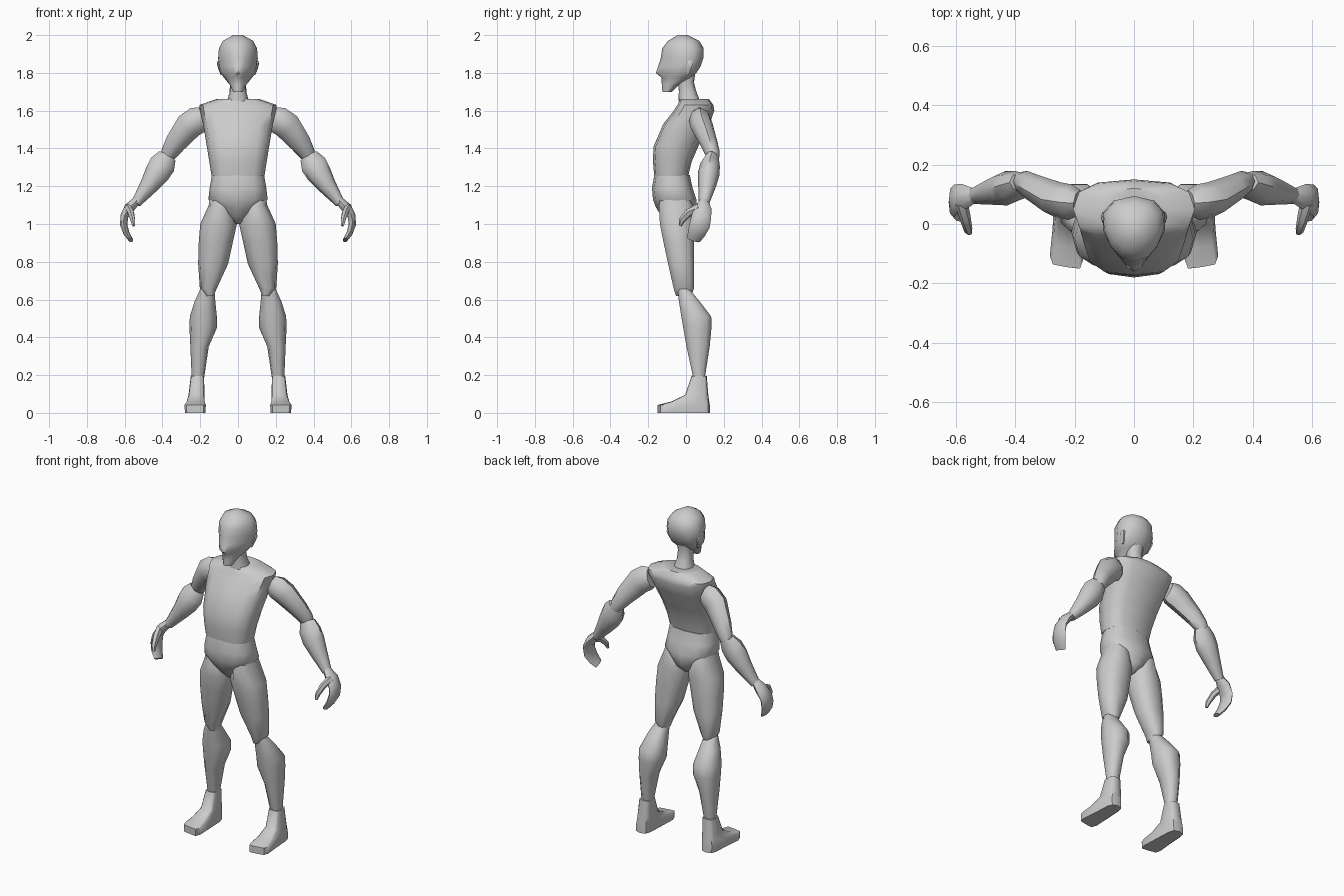
import bpy, bmesh, math
from mathutils import Vector

grey = bpy.data.materials.new("plain grey")
grey.diffuse_color = (0.6, 0.6, 0.6, 1)


def power(v, e):
    return math.copysign(abs(v) ** e, v) if abs(v) > 1e-6 else 0.0


def loft(name, rings, mirror=False, angle=50):
    """Skin a list of point rings, capped at both ends."""
    bm = bmesh.new()
    loops = [[bm.verts.new(p) for p in ring] for ring in rings]
    n = len(loops[0])
    for a, b in zip(loops, loops[1:]):
        for i in range(n):
            j = (i + 1) % n
            bm.faces.new((a[i], a[j], b[j], b[i]))
    bm.faces.new(loops[0])
    bm.faces.new(loops[-1])
    bmesh.ops.recalc_face_normals(bm, faces=bm.faces)
    mesh = bpy.data.meshes.new(name)
    bm.to_mesh(mesh)
    bm.free()
    mesh.materials.append(grey)
    ob = bpy.data.objects.new(name, mesh)
    bpy.context.collection.objects.link(ob)
    bpy.ops.object.select_all(action='DESELECT')
    ob.select_set(True)
    bpy.context.view_layer.objects.active = ob
    bpy.ops.object.shade_smooth_by_angle(angle=math.radians(angle))
    if mirror:
        ob.modifiers.new("Mirror", 'MIRROR')
    return ob


def slab(z, x0, x1, y0, y1, e=0.85, taper=0.0, n=12):
    """Horizontal rounded ring; positive taper narrows the front."""
    cx, cy, rx, ry = (x0 + x1) / 2, (y0 + y1) / 2, (x1 - x0) / 2, (y1 - y0) / 2
    ring = []
    for i in range(n):
        a = math.tau * i / n
        s = power(math.sin(a), e)
        ring.append((cx + rx * power(math.cos(a), e) * (1 + taper * s), cy + ry * s, z))
    return ring


def body(name, rows, e=0.85, taper=0.0):
    """Centred part from rows of height, half width, front y, back y."""
    return loft(name, [slab(z, -w, w, f, b, e, taper) for z, w, f, b in rows])


def leg(name, rows, e=0.85, taper=0.0, n=10):
    return loft(name, [slab(*r, e, taper, n) for r in rows], True)


def limb(name, rows, n=8):
    """Part along a slanted path, rows of x, y, z, radius across y, radius in front view."""
    pts = [Vector(r[:3]) for r in rows]
    rings = []
    for i, (p, r) in enumerate(zip(pts, rows)):
        d = (pts[min(i + 1, len(pts) - 1)] - pts[max(i - 1, 0)]).normalized()
        v = d.cross(Vector((0, 1, 0))).normalized()
        u = v.cross(d)
        rings.append([p + u * r[3] * math.cos(math.tau * k / n)
                      + v * r[4] * math.sin(math.tau * k / n) for k in range(n)])
    return loft(name, rings, True)


# Trunk
body("torso", [(1.255, .14, -.168, .012), (1.33, .152, -.175, .03), (1.41, .165, -.172, .065),
               (1.53, .185, -.12, .125), (1.60, .2, -.065, .15), (1.63, .205, -.045, .145),
               (1.663, .11, -.03, .12)], 0.72)
body("pelvis", [(1.26, .138, -.168, .02), (1.19, .15, -.18, .035), (1.13, .157, -.175, .055),
                (1.09, .115, -.16, .055), (1.04, .06, -.13, .045), (1.0, .012, -.09, .0)], 0.8)

# Neck and head, with a narrow pointed face
body("neck", [(1.65, .058, -.04, .075), (1.70, .044, -.038, .055), (1.75, .043, -.04, .042),
              (1.80, .05, -.04, .05)])
head = [(1.70, .026, -.125, -.075, .2), (1.735, .042, -.128, -.04, .3),
        (1.775, .068, -.13, .03, .5), (1.80, .085, -.16, .055, .55),
        (1.835, .096, -.147, .078, .45), (1.88, .104, -.133, .093, .3),
        (1.93, .101, -.126, .094, .2), (1.97, .08, -.095, .07, .1), (2.0, .025, -.045, .01, 0)]
loft("head", [slab(z, -w, w, f, b, 0.95, t) for z, w, f, b, t in head])
leg("ear", [(1.79, .082, .092, .0, .015), (1.825, .085, .106, -.005, .03),
            (1.85, .09, .112, .005, .04), (1.865, .09, .106, .012, .035)], n=6)

# Legs
leg("thigh", [(1.16, .085, .145, -.13, .0), (1.10, .03, .155, -.148, .04),
              (1.0, .006, .2, -.142, .045), (.9, .028, .208, -.122, .045),
              (.79, .052, .211, -.098, .046), (.66, .112, .202, -.068, .045),
              (.62, .128, .17, -.055, .03)])
leg("shin", [(.655, .125, .2, -.045, .02), (.59, .12, .23, -.04, .075),
             (.51, .112, .255, -.028, .137), (.45, .112, .257, -.018, .138),
             (.35, .155, .252, .0, .128), (.18, .18, .245, .038, .1)])
leg("foot", [(.0, .178, .27, -.16, .128), (.042, .176, .272, -.16, .126),
             (.06, .178, .268, -.085, .123), (.095, .177, .262, -.005, .118),
             (.195, .18, .25, .03, .11)], 0.5, -0.01, 12).data.update()

# Splay the toes: widen towards the front and lean outwards
for v in bpy.data.objects["foot"].data.vertices:
    front = max(0.0, -v.co.y) / .16
    v.co.x = .225 + (v.co.x - .225) * (1 + .35 * front) + .004 * front
    if v.co.x > .22:
        v.co.y += .015 * front

# Arms
limb("upper_arm", [(.185, .07, 1.56, .045, .06), (.215, .073, 1.55, .06, .073),
                   (.26, .083, 1.52, .06, .073), (.33, .12, 1.43, .047, .057),
                   (.365, .14, 1.375, .04, .044), (.38, .146, 1.345, .03, .034)])
limb("forearm", [(.375, .14, 1.36, .034, .05), (.40, .128, 1.315, .052, .07),
                 (.43, .12, 1.265, .058, .066), (.47, .112, 1.205, .048, .05),
                 (.54, .095, 1.11, .028, .026)])

# Hands
limb("palm", [(.535, .095, 1.125, .024, .022), (.575, .09, 1.085, .045, .028),
              (.602, .082, 1.04, .052, .022), (.605, .073, .995, .054, .019),
              (.59, .055, .95, .047, .016), (.567, .04, .915, .036, .012)])
limb("thumb", [(.58, .07, 1.085, .026, .02), (.567, .015, 1.06, .022, .018),
               (.557, -.022, 1.02, .017, .014), (.552, -.03, .99, .008, .008)], 6)
